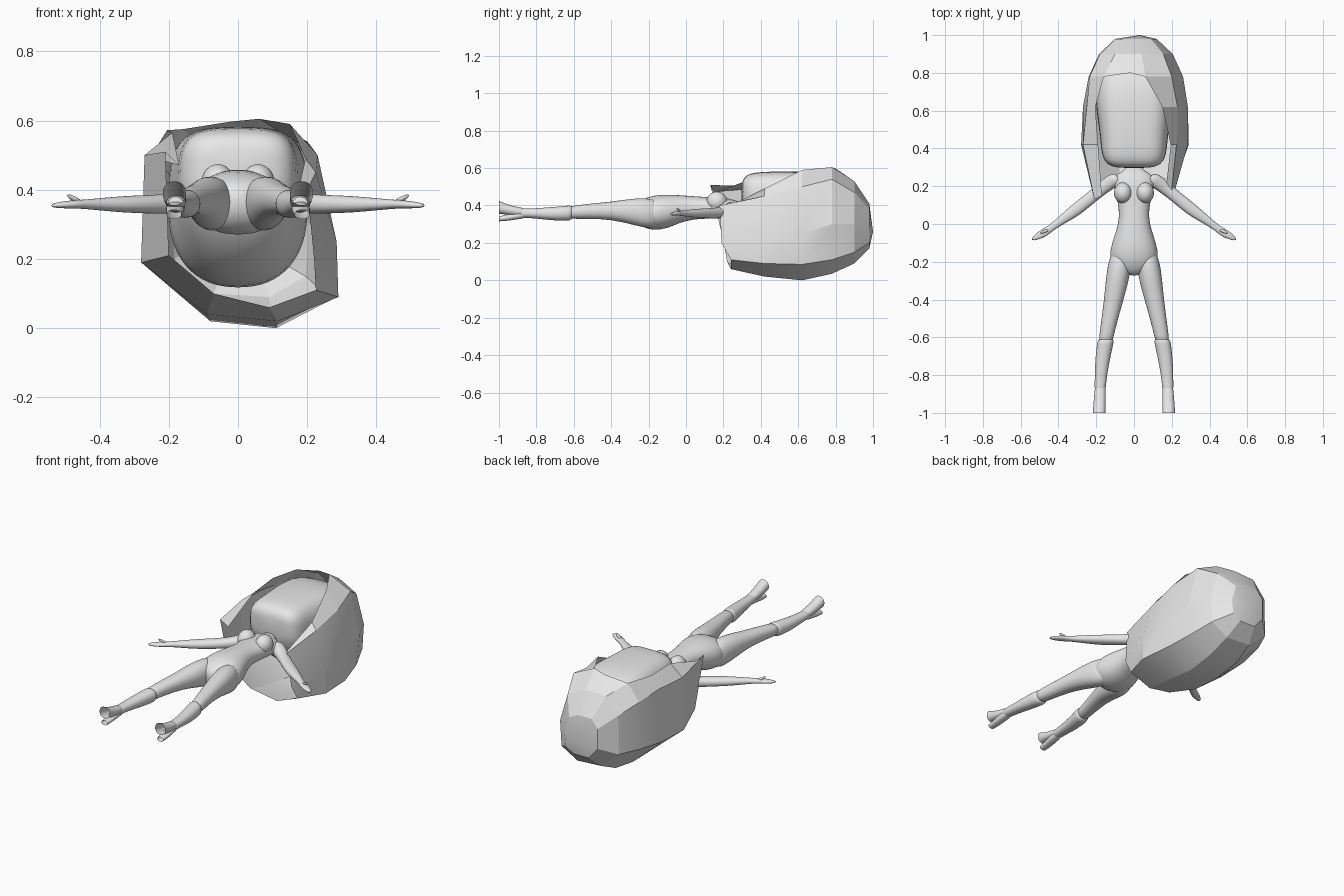
import bpy, bmesh, math
from mathutils import Vector

grey = bpy.data.materials.new("plain grey")
grey.diffuse_color = (0.8, 0.8, 0.8, 1)


def finish(name, bm, angle, subdiv=0):
    """Turn a bmesh into a shaded object."""
    bmesh.ops.recalc_face_normals(bm, faces=bm.faces)
    me = bpy.data.meshes.new(name)
    bm.to_mesh(me)
    bm.free()
    me.materials.append(grey)
    me.shade_smooth()
    me.set_sharp_from_angle(angle=math.radians(angle))
    ob = bpy.data.objects.new(name, me)
    bpy.context.collection.objects.link(ob)
    if subdiv:
        mod = ob.modifiers.new("smooth", 'SUBSURF')
        mod.levels = mod.render_levels = subdiv
    return ob


def power(v, n):
    return math.copysign(abs(v) ** (2 / n), v)


def loft(name, rings, side=(1, 0, 0), sides=18, top=2.2, low=2.2, caps=(True, True)):
    """Skin oval rings given as (x, y, half width, low z, high z)."""
    bm = bmesh.new()
    side = Vector(side).normalized()
    loops = []
    for x, y, hw, z0, z1 in rings:
        loop = []
        for i in range(sides):
            a = 2 * math.pi * i / sides
            c, s = math.cos(a), math.sin(a)
            n = top if s > 0 else low
            p = Vector((x, y, (z0 + z1) / 2)) + side * hw * power(c, n)
            p.z += (z1 - z0) / 2 * power(s, n)
            loop.append(bm.verts.new(p))
        loops.append(loop)
    for a, b in zip(loops, loops[1:]):
        for i in range(sides):
            j = (i + 1) % sides
            bm.faces.new((a[i], a[j], b[j], b[i]))
    for use, loop in zip(caps, (loops[0], loops[-1])):
        if use:
            bm.faces.new(loop)
    return finish(name, bm, 60, 1)


# Torso and neck
loft("torso", [(0, *r) for r in (
    (-.275, .02, .34, .40), (-.24, .10, .285, .43), (-.18, .135, .265, .455),
    (-.10, .118, .275, .46), (-.03, .092, .31, .455), (.04, .077, .325, .45),
    (.11, .085, .33, .445), (.19, .105, .33, .445), (.24, .11, .335, .435),
    (.27, .085, .345, .425), (.29, .036, .36, .42), (.36, .033, .36, .42))], sides=24)

# Head: rounded box at the face, rounder skull behind
loft("head", [(0, *r) for r in (
    (.295, .09, .40, .52), (.315, .145, .34, .56), (.36, .172, .26, .577),
    (.45, .178, .18, .582), (.55, .192, .13, .583), (.65, .205, .11, .58),
    (.76, .20, .13, .565), (.85, .165, .18, .52), (.91, .10, .24, .44),
    (.93, .04, .29, .38))], sides=32, top=3.6, low=2.3)

for s, word in ((-1, "left"), (1, "right")):
    # Breast
    bm = bmesh.new()
    bmesh.ops.create_uvsphere(bm, u_segments=20, v_segments=12, radius=1)
    for v in bm.verts:
        v.co = Vector((s * .058 + v.co.x * .048, .165 + v.co.y * .056, .42 + v.co.z * .054))
    finish(word + "_breast", bm, 60)

    # Thigh, down to the knee
    loft(word + "_thigh", [(s * x, y, w, a, b) for y, x, w, a, b in (
        (-.13, .065, .045, .30, .42), (-.19, .073, .062, .272, .44),
        (-.28, .085, .064, .295, .44), (-.40, .107, .052, .325, .42),
        (-.52, .132, .043, .328, .41), (-.59, .145, .039, .328, .40),
        (-.635, .152, .036, .33, .395))])

    # Calf, with a raised joint at the knee
    loft(word + "_calf", [(s * x, y, w, a, b) for y, x, w, a, b in (
        (-.605, .147, .035, .33, .395), (-.62, .15, .044, .318, .402),
        (-.65, .155, .043, .318, .397), (-.72, .167, .039, .32, .392),
        (-.80, .175, .033, .33, .385), (-.86, .179, .03, .334, .384),
        (-.90, .18, .028, .335, .385))])

    # Foot: raised instep and heel, both open at the cut end
    loft(word + "_instep", [(s * x, y, w, a, b) for y, x, w, a, b in (
        (-.84, .178, .029, .336, .383), (-.92, .181, .031, .345, .395),
        (-.96, .183, .033, .351, .408), (-1, .184, .034, .355, .425))],
        caps=(True, False))
    loft(word + "_heel", [(s * x, y, w, a, b) for y, x, w, a, b in (
        (-.84, .178, .028, .334, .375), (-.92, .182, .027, .323, .362),
        (-.96, .184, .024, .317, .35), (-1, .185, .021, .315, .342))],
        caps=(True, False))

    # Arm and flat hand
    across = (s * .62, .78, 0)
    loft(word + "_arm", [(s * x, y, w, .358 - h + lift, .358 + h + lift) for x, y, w, h, lift in (
        (.075, .245, .035, .04, .025), (.11, .232, .04, .038, .018),
        (.16, .195, .035, .031, .005), (.215, .15, .032, .028, 0),
        (.30, .08, .035, .026, 0), (.37, .03, .026, .021, 0),
        (.435, -.018, .016, .014, 0), (.475, -.046, .024, .012, 0),
        (.51, -.066, .018, .010, -.002), (.54, -.084, .007, .005, -.004))],
        side=across)
    # Thumb
    loft(word + "_thumb", [(s * x, y, w, z - w, z + w) for x, y, w, z in (
        (.45, -.03, .008, .362), (.475, -.038, .009, .374), (.495, -.05, .005, .385))],
        side=across, sides=10)

# Hair: faceted shell, open at the face and below; (x, z) from left edge round the back
rows = [
    (.20, (-.17, .47, -.21, .51, -.2, .21, -.07, .1, .09, .06, .225, .11, .22, .2, .2, .40, .17, .38)),
    (.42, (-.19, .565, -.27, .5, -.28, .19, -.09, .04, .115, .02, .29, .09, .285, .25, .225, .45, .195, .49)),
    (.62, (-.205, .572, -.25, .5, -.27, .19, -.08, .02, .11, 0, .275, .085, .285, .25, .23, .5, .15, .59)),
    (.78, (-.16, .575, -.235, .48, -.24, .2, -.08, .045, .1, .035, .24, .11, .26, .3, .2, .54, .06, .605)),
    (.90, (-.1, .525, -.18, .43, -.185, .2, -.07, .1, .09, .09, .195, .15, .205, .3, .155, .47, .04, .53)),
    (.98, (-.06, .41, -.1, .36, -.1, .24, -.04, .17, .06, .17, .11, .2, .12, .28, .09, .38, .03, .41)),
]
tips = (-.05, -.07, 0, .02, .04, .04, -.01, -.02, 0)  # uneven lower ends
bm = bmesh.new()
loops = []
for k, (y, pts) in enumerate(rows):
    loops.append([bm.verts.new((pts[2 * i], y + (tips[i] if k == 0 else 0), pts[2 * i + 1]))
                  for i in range(9)])
for k, (a, b) in enumerate(zip(loops, loops[1:])):
    for i in range(9 if k >= 3 else 8):
        j = (i + 1) % 9
        bm.faces.new((a[i], a[j], b[j], b[i]))
crown = bm.verts.new((.03, 1, .26))
for i in range(9):
    bm.faces.new((loops[-1][i], loops[-1][(i + 1) % 9], crown))
# Fringe peak over the forehead
peak = bm.verts.new((-.02, .80, .597))
bm.faces.ensure_lookup_table()
front = next(f for f in bm.faces if loops[3][0] in f.verts and loops[3][8] in f.verts)
bm.faces.remove(front)
bm.faces.new((loops[3][8], peak, loops[4][8]))
bm.faces.new((peak, loops[3][0], loops[4][0]))
bm.faces.new((peak, loops[4][0], loops[4][8]))
finish("hair", bm, 18)
